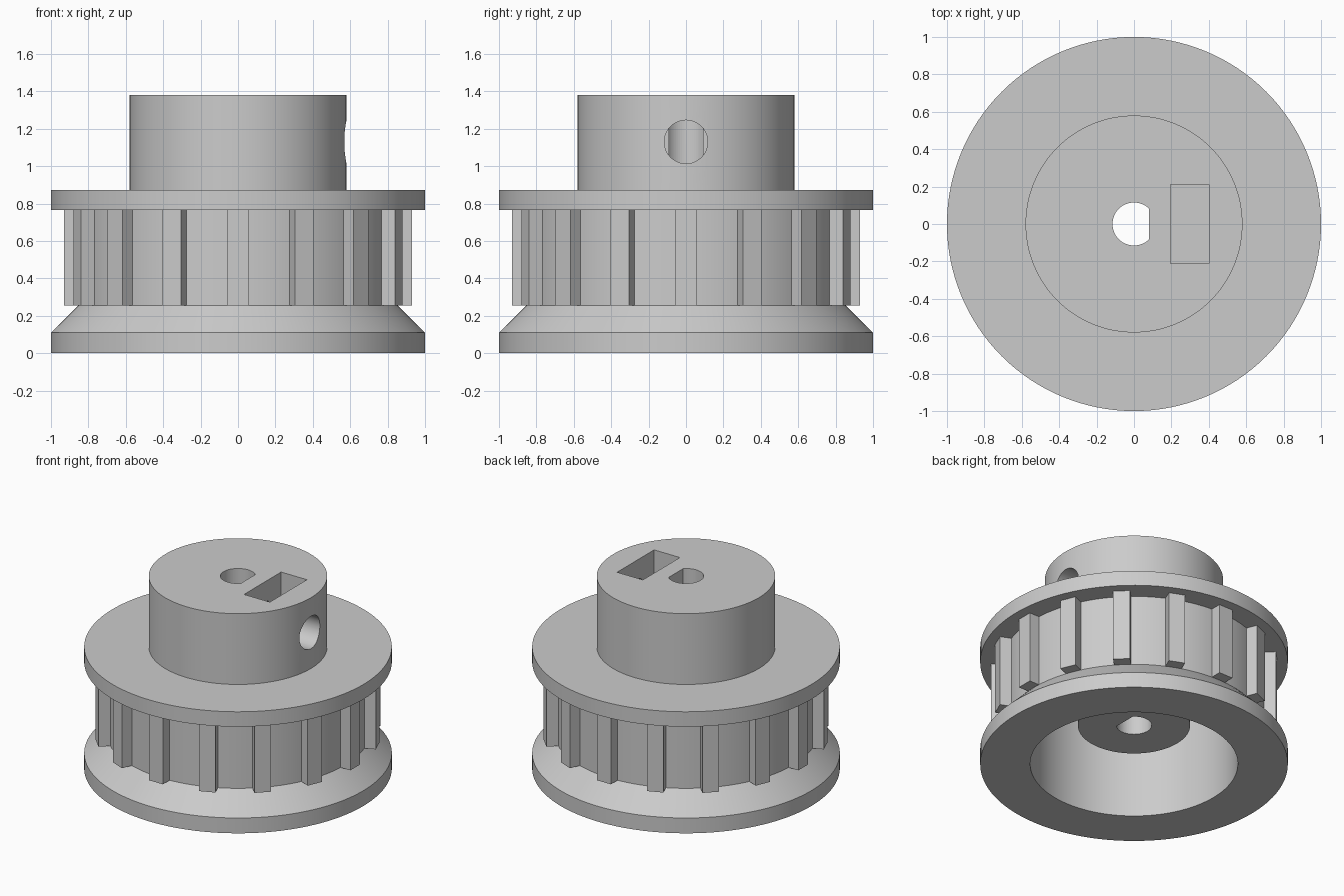
import bpy, bmesh
from math import cos, sin, pi, radians, acos
from mathutils import Matrix, Vector

cube = bpy.data.objects.get("Cube")
if cube:
    bpy.data.objects.remove(cube, do_unlink=True)

SEGMENTS = 128
TEETH = 16
CORE_R, TOOTH_R, TOOTH_W = 0.855, 0.93, 0.11
TOOTH_LOW, TOOTH_HIGH = 0.255, 0.765
HUB_TOP, SCREW_Z = 1.38, 1.13

grey = bpy.data.materials.new("plain grey")
grey.use_nodes = True
colour = (0.6, 0.6, 0.6, 1)
grey.diffuse_color = colour
grey.node_tree.nodes["Principled BSDF"].inputs["Base Color"].default_value = colour


def make_object(name, bm):
    bmesh.ops.recalc_face_normals(bm, faces=bm.faces)
    mesh = bpy.data.meshes.new(name)
    bm.to_mesh(mesh)
    bm.free()
    mesh.materials.append(grey)
    obj = bpy.data.objects.new(name, mesh)
    bpy.context.collection.objects.link(obj)
    return obj


def lathe(name, profile):
    bm = bmesh.new()
    verts = [bm.verts.new((r, 0, z)) for r, z in profile]
    edges = [bm.edges.new(pair) for pair in zip(verts, verts[1:])]
    bmesh.ops.spin(bm, geom=verts + edges, cent=(0, 0, 0), axis=(0, 0, 1),
                   angle=2 * pi, steps=SEGMENTS, use_merge=True)
    bmesh.ops.remove_doubles(bm, verts=bm.verts, dist=0.0001)
    return make_object(name, bm)


def add_box(bm, low, high, turn=0):
    low, high = Vector(low), Vector(high)
    matrix = (Matrix.Rotation(turn, 4, "Z") @ Matrix.Translation((low + high) / 2)
              @ Matrix.Diagonal((high - low).to_4d()))
    bmesh.ops.create_cube(bm, size=1, matrix=matrix)


def cut(target, cutter):
    cutter.hide_render = True
    mod = target.modifiers.new(cutter.name, "BOOLEAN")
    mod.operation = "DIFFERENCE"
    mod.solver = "EXACT"
    mod.object = cutter
    bpy.context.view_layer.objects.active = target
    bpy.ops.object.modifier_apply(modifier=mod.name)
    bpy.data.objects.remove(cutter, do_unlink=True)


# Hub, flanges, belt core and hollow underside with its central boss
body = lathe("pulley_body", [
    (0, HUB_TOP), (0.58, HUB_TOP), (0.58, 0.872), (1, 0.872), (1, TOOTH_HIGH),
    (CORE_R, TOOTH_HIGH), (CORE_R, TOOTH_LOW), (1, 0.11), (1, 0), (0.675, 0),
    (0.675, 0.76), (0.365, 0.76), (0.365, 0.29), (0, 0.29)])

# D-shaped shaft bore
bore_r, flat_x = 0.115, 0.08
start = acos(flat_x / bore_r)
bm = bmesh.new()
arc = [start + (2 * pi - 2 * start) * i / 48 for i in range(49)]
face = bm.faces.new([bm.verts.new((bore_r * cos(a), bore_r * sin(a), -0.2)) for a in arc])
lifted = bmesh.ops.extrude_face_region(bm, geom=[face])["geom"]
bmesh.ops.translate(bm, vec=(0, 0, 2),
                    verts=[v for v in lifted if isinstance(v, bmesh.types.BMVert)])
cut(body, make_object("bore_cutter", bm))

# Nut pocket in the hub top
bm = bmesh.new()
add_box(bm, (0.195, -0.21, SCREW_Z - 0.21), (0.4, 0.21, HUB_TOP + 0.1))
cut(body, make_object("nut_pocket_cutter", bm))

# Set screw hole from the left side of the hub into the bore
bm = bmesh.new()
bmesh.ops.create_cone(bm, cap_ends=True, segments=48, radius1=0.116, radius2=0.116, depth=0.63,
                      matrix=Matrix.Translation((0.385, 0, SCREW_Z)) @ Matrix.Rotation(pi / 2, 4, "Y"))
cut(body, make_object("screw_hole_cutter", bm))

# Belt teeth, sunk slightly into the core and the upper flange
bm = bmesh.new()
for i in range(TEETH):
    add_box(bm, (CORE_R - 0.05, -TOOTH_W / 2, TOOTH_LOW),
            (TOOTH_R, TOOTH_W / 2, TOOTH_HIGH + 0.005), 2 * pi * i / TEETH)
make_object("belt_teeth", bm)

# Smooth round walls with crisp edges
bpy.ops.object.select_all(action="DESELECT")
body.select_set(True)
bpy.context.view_layer.objects.active = body
bpy.ops.object.shade_smooth_by_angle(angle=radians(30))
